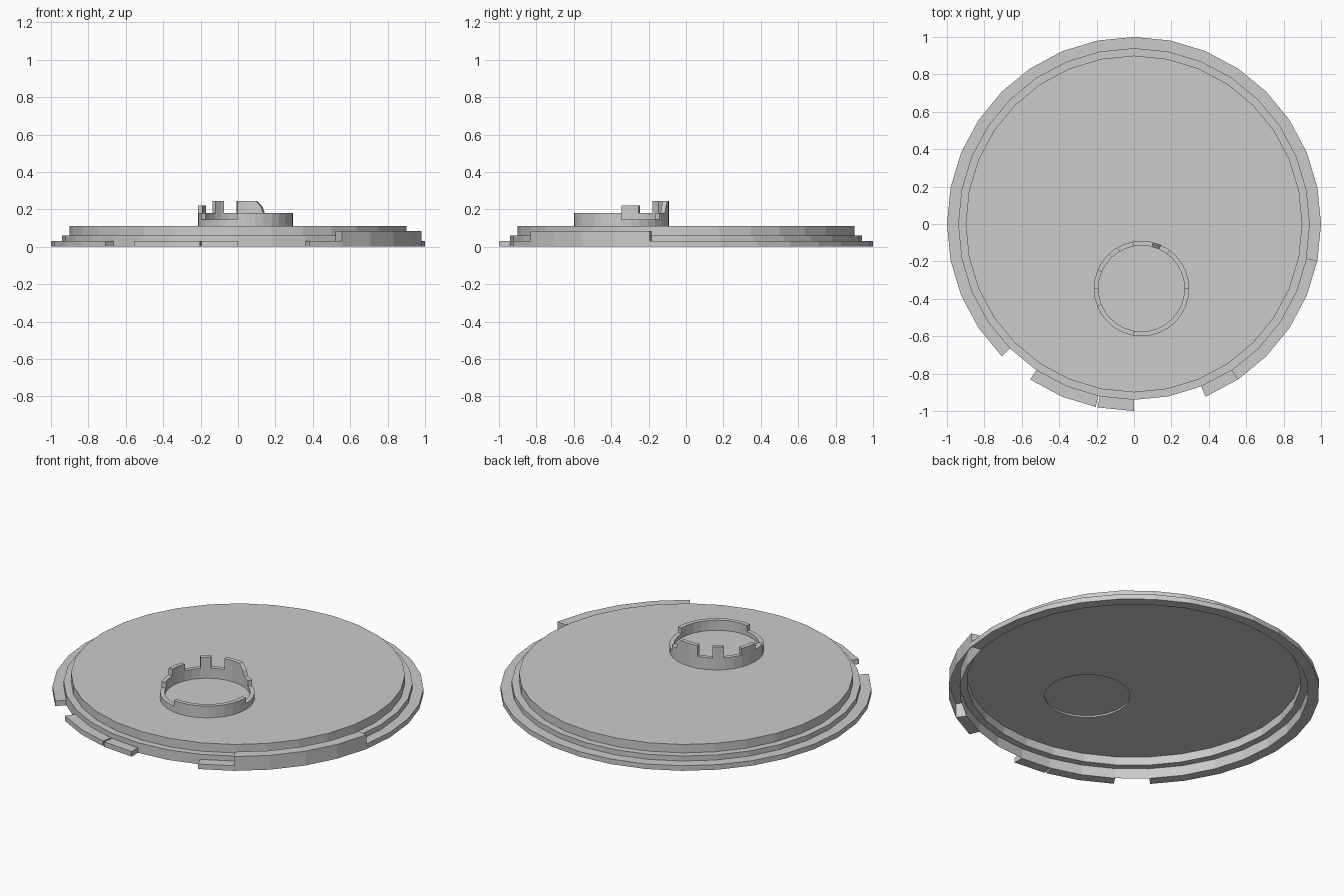
import bpy, bmesh
from math import sin, cos, radians

if "Cube" in bpy.data.objects:
    bpy.data.objects.remove(bpy.data.objects["Cube"])

STEP = 11.25                      # 32-sided circles
BOSS = (0.04, -0.345)             # centre of the small ring


def make_object(name, bm):
    bmesh.ops.recalc_face_normals(bm, faces=bm.faces[:])
    mesh = bpy.data.meshes.new(name)
    bm.to_mesh(mesh)
    bm.free()
    obj = bpy.data.objects.new(name, mesh)
    bpy.context.collection.objects.link(obj)
    return obj


def point(r, a, z, c=(0, 0)):
    """Point at angle a on a 32-sided circle, lying on the flat facets."""
    off = a % STEP - STEP / 2
    r = r * cos(radians(STEP / 2)) / cos(radians(off))
    return (c[0] + r * cos(radians(a)), c[1] + r * sin(radians(a)), z)


def circle(bm, r, z, c=(0, 0)):
    return [bm.verts.new(point(r, i * STEP, z, c)) for i in range(32)]


def bridge(bm, a, b):
    for i in range(32):
        j = (i + 1) % 32
        bm.faces.new((a[i], a[j], b[j], b[i]))


def wall(name, ri, ro, z0, tops, c=(0, 0), ends=True, bottom=True, zi=None):
    """Curved wall whose top follows (angle, height) stations."""
    st = [tops[0]]
    for (a0, h0), (a1, h1) in zip(tops, tops[1:]):
        k = int(a0 // STEP) + 1
        while k * STEP < a1 - 1e-4:
            t = (k * STEP - a0) / (a1 - a0)
            st.append((k * STEP, h0 + (h1 - h0) * t))
            k += 1
        st.append((a1, h1))
    bm = bmesh.new()

    def quad(*ps):
        bm.faces.new([bm.verts.new(point(r, a, z, c)) for r, a, z in ps])

    for (a, h), (b, g) in zip(st, st[1:]):
        quad((ri, a, h), (ro, a, h), (ro, b, g), (ri, b, g))
        if b - a < 1e-4:
            continue
        quad((ro, a, z0), (ro, b, z0), (ro, b, g), (ro, a, h))
        if zi is not None:
            quad((ri, a, zi), (ri, b, zi), (ri, b, g), (ri, a, h))
        if bottom:
            quad((ri, a, z0), (ri, b, z0), (ro, b, z0), (ro, a, z0))
    if ends:
        for a, h in (st[0], st[-1]):
            quad((ri, a, z0), (ro, a, z0), (ro, a, h), (ri, a, h))
    bmesh.ops.remove_doubles(bm, verts=bm.verts[:], dist=1e-5)
    return make_object(name, bm)


# stepped thin lid, open underneath, with a shallow raised floor inside the ring
bm = bmesh.new()
loops = [circle(bm, r, z) for r, z in
         ((0.94, 0), (0.94, 0.06), (0.9, 0.06), (0.9, 0.11))]
for a, b in zip(loops, loops[1:]):
    bridge(bm, a, b)
low = circle(bm, 0.23, 0.11, BOSS)
high = circle(bm, 0.23, 0.12, BOSS)
bridge(bm, low, high)
bm.faces.new(high)
edges = [bm.edges.get((l[i], l[(i + 1) % 32])) for l in (loops[-1], low) for i in range(32)]
bmesh.ops.triangle_fill(bm, use_beauty=True, edges=edges, normal=(0, 0, 1))
make_object("lid_plate", bm)

# outer flange in sections separated by gaps
for i, (a, b) in enumerate(((-67.5, -56.25), (-11.25, 225), (236.25, 258.2), (258.75, 270))):
    wall(f"rim_flange_{i + 1}", 0.94, 1.0, 0, [(a, 0.03), (b, 0.03)])

# taller hollow grip section of the rim
wall("rim_grip", 0.94, 1.0, 0, [(-56.25, 0.085), (-11.25, 0.085)], bottom=False, zi=0.06)

# small ring with notches and tabs along its top edge
tops = [(0, 0.145), (53, 0.145), (53, 0.18), (66, 0.18), (69, 0.215), (76, 0.245),
        (101, 0.245), (101, 0.18), (120, 0.18), (120, 0.245), (134, 0.245), (134, 0.18),
        (157, 0.18), (157, 0.22), (180, 0.22), (180, 0.18), (202, 0.18), (202, 0.145),
        (260, 0.145), (260, 0.18), (360, 0.18), (360, 0.145)]
wall("notched_ring", 0.23, 0.255, 0.11, tops, c=BOSS, ends=False, bottom=False, zi=0.12)
